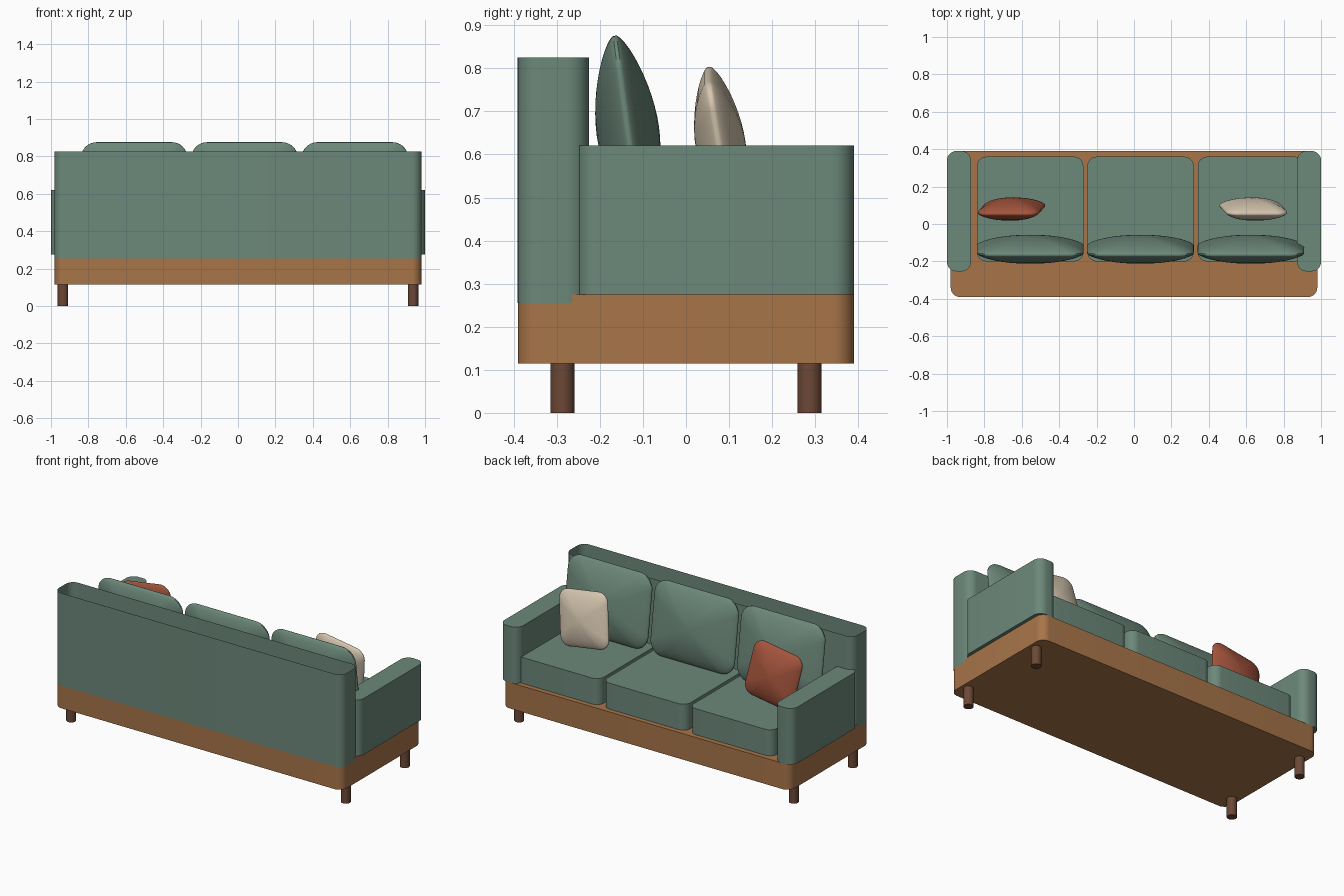
import bpy, bmesh
from math import sin, cos, pi, radians, hypot
from mathutils import Euler

cube = bpy.data.objects.get("Cube")
if cube:
    bpy.data.objects.remove(cube, do_unlink=True)


def material(name, rgb):
    lin = [((c / 255 + 0.055) / 1.055) ** 2.4 for c in rgb] + [1]
    m = bpy.data.materials.new(name)
    m.use_nodes = True
    m.diffuse_color = lin
    m.node_tree.nodes["Principled BSDF"].inputs["Base Color"].default_value = lin
    return m


GREEN = material("sage fabric", (108, 136, 122))
WOOD = material("warm wood", (168, 117, 73))
LEG = material("dark wood", (108, 72, 54))
RUST = material("rust fabric", (164, 84, 60))
CREAM = material("cream fabric", (214, 199, 176))


def finish(name, bm, mat, angle=35):
    bmesh.ops.recalc_face_normals(bm, faces=bm.faces)
    mesh = bpy.data.meshes.new(name)
    bm.to_mesh(mesh)
    bm.free()
    mesh.materials.append(mat)
    ob = bpy.data.objects.new(name, mesh)
    bpy.context.collection.objects.link(ob)
    bpy.ops.object.select_all(action='DESELECT')
    ob.select_set(True)
    bpy.context.view_layer.objects.active = ob
    bpy.ops.object.shade_smooth_by_angle(angle=radians(angle))
    return ob


def rounded_rect(w, d, r, steps=8):
    """Outline of a w by d rectangle with corner radius r."""
    pts = []
    for i, (sx, sy) in enumerate([(1, 1), (-1, 1), (-1, -1), (1, -1)]):
        for k in range(steps + 1):
            a = (i + k / steps) * pi / 2
            pts.append((sx * (w / 2 - r) + r * cos(a), sy * (d / 2 - r) + r * sin(a)))
    return pts


def bridge(bm, a, b):
    for i in range(len(a)):
        j = (i + 1) % len(a)
        bm.faces.new((a[i], a[j], b[j], b[i]))


def slab(name, x, y, z, mat, r=0.05, capped=True):
    """Upright block between (min, max) pairs, rounded in plan."""
    bm = bmesh.new()
    cx, cy = sum(x) / 2, sum(y) / 2
    outline = rounded_rect(x[1] - x[0], y[1] - y[0], r)
    low, high = [[bm.verts.new((cx + px, cy + py, h)) for px, py in outline] for h in z]
    bridge(bm, low, high)
    if capped:
        bm.faces.new(low)
        bm.faces.new(high)
    return finish(name, bm, mat)


def pillow(name, w, h, puff, corner, loc, rot, mat, rings=12, rim=0.004):
    """Stuffed pillow: two domes joined by a thin seam band."""
    bm = bmesh.new()
    outline = rounded_rect(w, h, corner)
    seams = []
    for side in (-1, 1):
        prev = None
        for n in range(rings, 0, -1):
            s = sin(n / rings * pi / 2)
            y = side * (rim + puff * max(0, 1 - s * s) ** 0.72)
            ring = []
            for px, pz in outline:
                # inner rings relax from the outline towards an ellipse
                e = 1 / hypot(2 * px / w, 2 * pz / h)
                f = s * (s + (1 - s) * e)
                ring.append(bm.verts.new((px * f, y, pz * f)))
            if prev:
                bridge(bm, prev, ring)
            else:
                seams.append(ring)
            prev = ring
        tip = bm.verts.new((0, side * (rim + puff), 0))
        for i in range(len(prev)):
            bm.faces.new((prev[i], prev[(i + 1) % len(prev)], tip))
    bridge(bm, *seams)
    ob = finish(name, bm, mat, 40)
    ob.location = loc
    ob.rotation_euler = Euler([radians(a) for a in rot])
    return ob


# Wooden base and legs
slab("base", (-0.98, 0.98), (-0.39, 0.39), (0.115, 0.275), WOOD)
for sx, xn in ((-1, "right"), (1, "left")):
    for sy, yn in ((-1, "front"), (1, "back")):
        bm = bmesh.new()
        bmesh.ops.create_cone(bm, cap_ends=True, segments=32, radius1=0.028,
                              radius2=0.028, depth=0.115)
        leg = finish(f"leg_{yn}_{xn}", bm, LEG)
        leg.location = (sx * 0.936, sy * 0.287, 0.0575)

# Backrest: a hollow shell, open at the top
slab("backrest", (-0.981, 0.981), (-0.391, -0.225), (0.255, 0.825), GREEN, capped=False)

# Armrests
for name, x in (("arm_right", (-1, -0.872)), ("arm_left", (0.872, 1))):
    slab(name, x, (-0.253, 0.39), (0.275, 0.621), GREEN)

# Seat cushions and back pillows
for i in range(3):
    cx = -0.555 + 0.59 * i
    slab(f"seat_cushion_{i + 1}", (cx - 0.284, cx + 0.284), (-0.2, 0.36), (0.275, 0.435), GREEN)
    pillow(f"back_pillow_{i + 1}", 0.57, 0.447, 0.069, 0.085,
           (cx, -0.135, 0.654), (7.8, 0, 0), GREEN)

# Throw pillows
for name, x, roll, mat in (("throw_pillow_rust", -0.655, -9, RUST),
                           ("throw_pillow_cream", 0.638, 9, CREAM)):
    pillow(name, 0.33, 0.33, 0.054, 0.06, (x, 0.08, 0.625), (9.5, roll, 0), mat)
